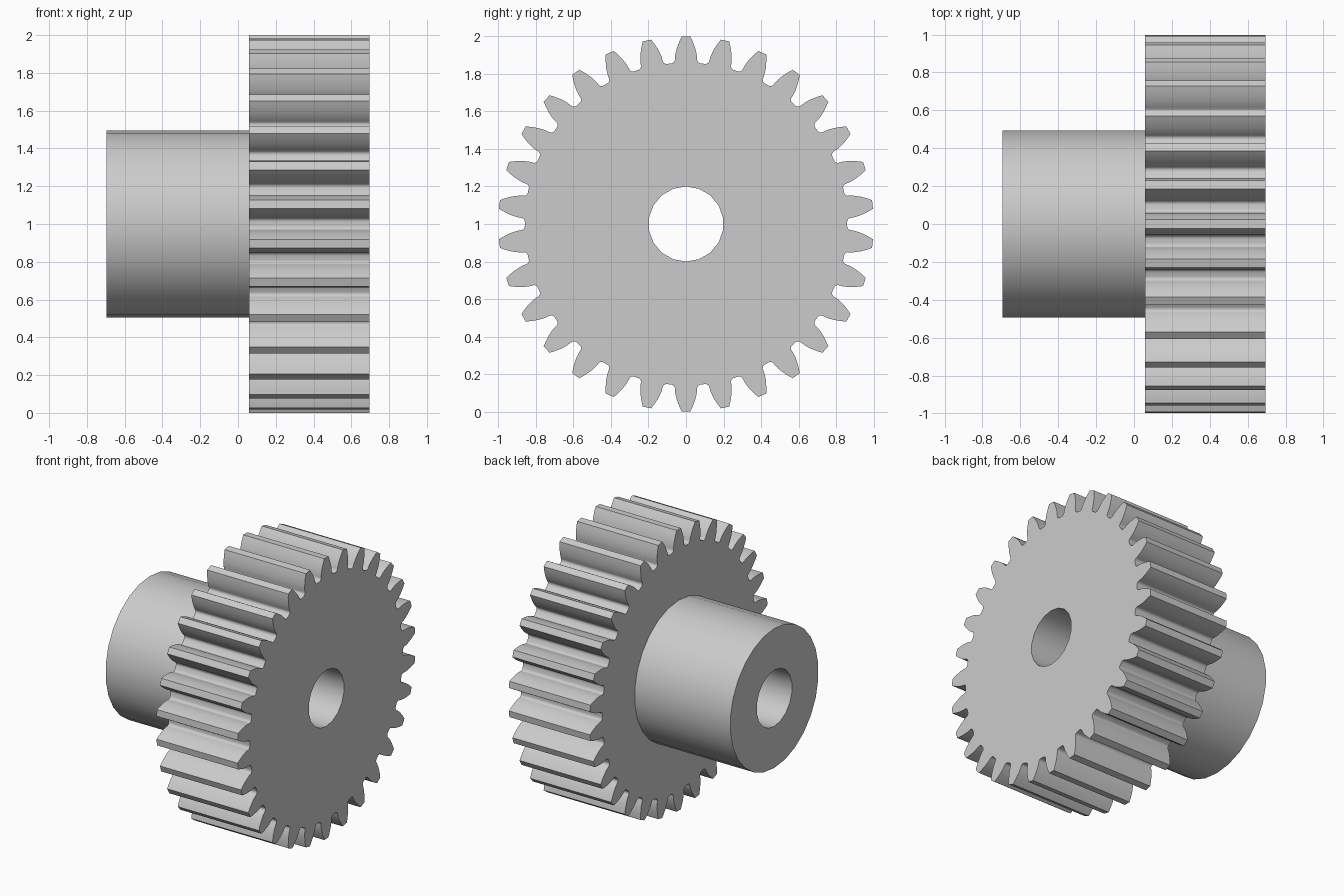
import bpy
import bmesh
from math import sin, cos, tan, acos, pi, radians

cube = bpy.data.objects.get("Cube")
if cube:
    bpy.data.objects.remove(cube)

# Proportions of a standard involute spur gear
TEETH = 30
MODULE = 2 / (TEETH + 2)
PITCH_R = MODULE * TEETH / 2
ROOT_R = PITCH_R - 1.25 * MODULE
PRESSURE = radians(20)
BASE_R = PITCH_R * cos(PRESSURE)
BORE_R, HUB_R = 0.2, 0.496
HUB_END, STEP, FRONT = -0.695, 0.057, 0.695

steel = bpy.data.materials.new("grey_steel")
steel.use_nodes = True
grey = (0.6, 0.6, 0.6, 1)
steel.diffuse_color = grey
steel.node_tree.nodes["Principled BSDF"].inputs["Base Color"].default_value = grey


def involute(a):
    return tan(a) - a


def circle(radius, sides):
    return [(radius, 2 * pi * i / sides) for i in range(sides)]


def gear_outline():
    """Closed outline as (radius, angle from the top) pairs."""
    half_pitch = pi / TEETH
    base_half = half_pitch / 2 + involute(PRESSURE)
    flank = []
    # Involute side, from the tip down to the base circle
    steps = 6
    for i in range(steps):
        r = 1 + (BASE_R - 1) * i / steps
        flank.append((r, base_half - involute(acos(BASE_R / r))))
    # Rounded fillet, from the base circle down to the root
    gap = (half_pitch - base_half) * BASE_R
    fillet = BASE_R - ROOT_R
    for i in range(6):
        t = i / 5 * pi / 2
        r = BASE_R - fillet * sin(t)
        offset = gap - fillet * (1 - cos(t))
        flank.append((r, half_pitch - offset / r))
    tooth = [(r, -a) for r, a in reversed(flank)] + flank
    return [(r, a + 2 * half_pitch * k) for k in range(TEETH) for r, a in tooth]


def ring_part(name, outline, x0, x1, caps):
    """Extrude an outline around the bore; caps lists (x, inner outline)."""
    bm = bmesh.new()

    def loop(points, x):
        verts = [bm.verts.new((x, r * sin(a), 1 + r * cos(a))) for r, a in points]
        for i, v in enumerate(verts):
            bm.edges.new((verts[i - 1], v))
        return verts

    def loop_edges(verts):
        return [bm.edges.get((verts[i - 1], v)) for i, v in enumerate(verts)]

    def wall(a, b):
        for i in range(len(a)):
            bm.faces.new((a[i - 1], a[i], b[i], b[i - 1]))

    outer = {x: loop(outline, x) for x in (x0, x1)}
    bore = {x: loop(circle(BORE_R, 18), x) for x in (x0, x1)}
    wall(outer[x0], outer[x1])
    wall(bore[x0], bore[x1])
    for x, inner in caps:
        hole = loop(inner, x) if inner else bore[x]
        bmesh.ops.triangle_fill(bm, use_beauty=True, use_dissolve=False,
                                edges=loop_edges(outer[x]) + loop_edges(hole))
    bmesh.ops.recalc_face_normals(bm, faces=bm.faces)
    mesh = bpy.data.meshes.new(name)
    bm.to_mesh(mesh)
    bm.free()
    mesh.materials.append(steel)
    obj = bpy.data.objects.new(name, mesh)
    bpy.context.collection.objects.link(obj)
    return obj


hub_circle = circle(HUB_R, 26)
parts = [
    # Toothed wheel, its back face open where the hub joins
    ring_part("gear_wheel", gear_outline(), STEP, FRONT,
              [(FRONT, None), (STEP, hub_circle)]),
    # Cylindrical hub with a through bore
    ring_part("hub", hub_circle, HUB_END, STEP, [(HUB_END, None)]),
]

bpy.ops.object.select_all(action="DESELECT")
for part in parts:
    part.select_set(True)
bpy.context.view_layer.objects.active = parts[0]
bpy.ops.object.shade_smooth_by_angle(angle=radians(30))
